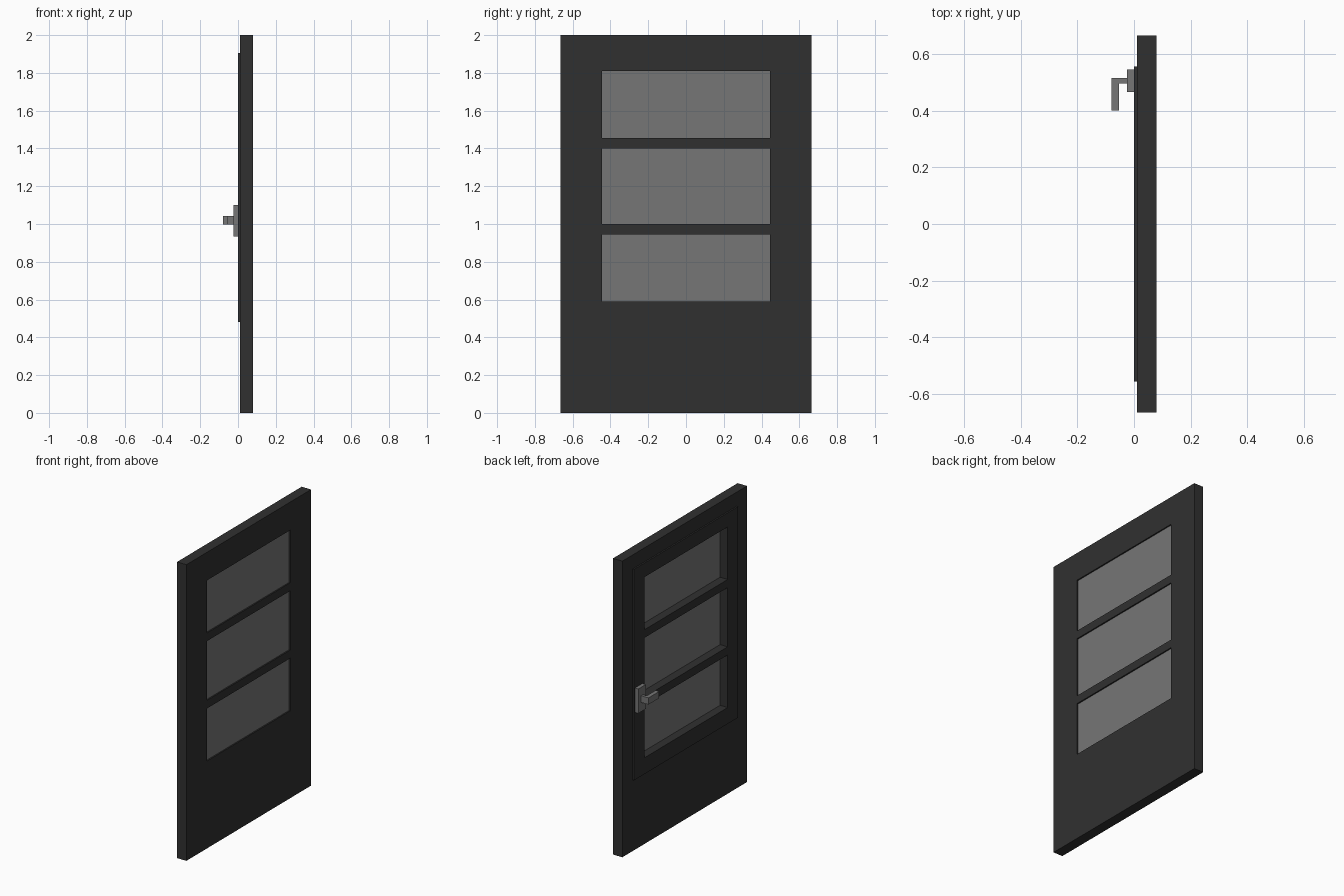
import bpy, bmesh
from mathutils import Vector

if "Cube" in bpy.data.objects:
    bpy.data.objects.remove(bpy.data.objects["Cube"])


def material(name, value):
    m = bpy.data.materials.new(name)
    m.diffuse_color = (value, value, value, 1)
    m.use_nodes = True
    m.node_tree.nodes["Principled BSDF"].inputs["Base Color"].default_value = m.diffuse_color
    return m


DARK = material("dark_paint", 0.03)
GLASS = material("grey_glass", 0.18)
METAL = material("grey_metal", 0.18)


def finish(name, bm, mat):
    bmesh.ops.recalc_face_normals(bm, faces=bm.faces)
    me = bpy.data.meshes.new(name)
    bm.to_mesh(me)
    bm.free()
    me.materials.append(mat)
    ob = bpy.data.objects.new(name, me)
    bpy.context.collection.objects.link(ob)
    return ob


def box(name, x, y, z, mat):
    bm = bmesh.new()
    bmesh.ops.create_cube(bm, size=1)
    for v in bm.verts:
        v.co = Vector([(a + b) / 2 + c * (b - a) for (a, b), c in zip((x, y, z), v.co)])
    return finish(name, bm, mat)


PANE_Y = (-0.445, 0.445)
PANES_Z = [(0.59, 0.945), (1.0, 1.4), (1.455, 1.81)]


def pierced_sheet(name, x, half_width, z, mat):
    """Sheet with the three pane openings, extruded along x."""
    ys = [-half_width, *PANE_Y, half_width]
    zs = [z[0], *[h for pane in PANES_Z for h in pane], z[1]]
    bm = bmesh.new()
    grid = [[bm.verts.new((x[0], yy, zz)) for yy in ys] for zz in zs]
    for r in range(len(zs) - 1):
        for c in range(3):
            if c == 1 and r % 2 == 1:
                continue
            bm.faces.new((grid[r][c], grid[r][c + 1], grid[r + 1][c + 1], grid[r + 1][c]))
    out = bmesh.ops.extrude_face_region(bm, geom=bm.faces[:], use_keep_orig=True)
    moved = [g for g in out["geom"] if isinstance(g, bmesh.types.BMVert)]
    bmesh.ops.translate(bm, verts=moved, vec=(x[1] - x[0], 0, 0))
    return finish(name, bm, mat)


# Door slab and the thin raised frame on the handle side
pierced_sheet("door_slab", (0.01, 0.08), 0.665, (0, 2), DARK)
pierced_sheet("raised_frame", (0, 0.01), 0.556, (0.48, 1.905), DARK)

# Glass panes set near the far face
for i, z in enumerate(PANES_Z):
    box(f"glass_pane_{i + 1}", (0.057, 0.071), PANE_Y, z, GLASS)

# Handle: back plate and an L-shaped lever
box("handle_plate", (-0.025, 0), (0.465, 0.545), (0.935, 1.10), METAL)
bm = bmesh.new()
profile = [(-0.025, 0.495), (-0.025, 0.515), (-0.08, 0.515),
           (-0.08, 0.40), (-0.053, 0.40), (-0.053, 0.495)]
face = bm.faces.new([bm.verts.new((x, y, 0.998)) for x, y in profile])
out = bmesh.ops.extrude_face_region(bm, geom=[face], use_keep_orig=True)
bmesh.ops.translate(bm, vec=(0, 0, 0.045),
                    verts=[g for g in out["geom"] if isinstance(g, bmesh.types.BMVert)])
finish("handle_lever", bm, METAL)
